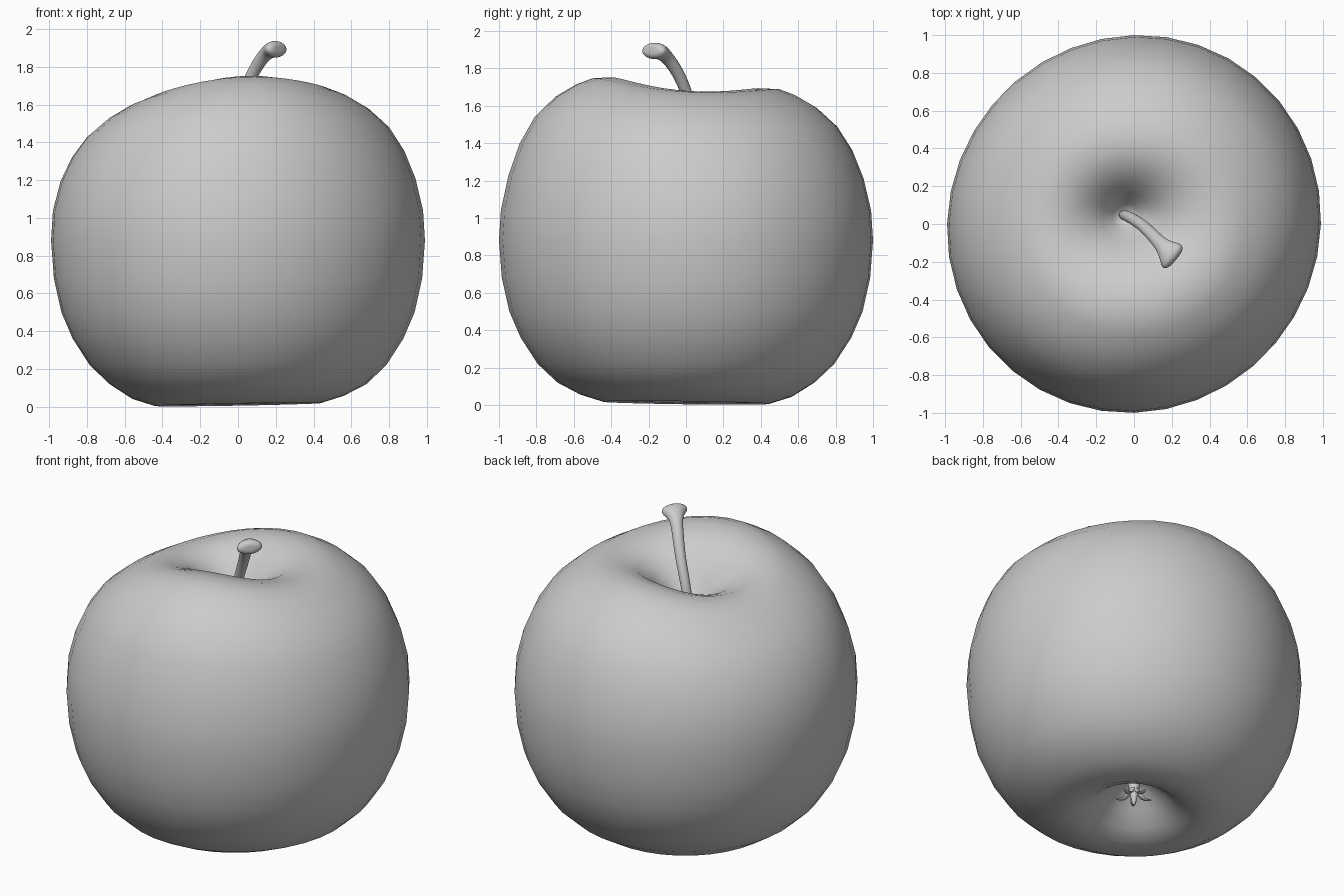
import bpy, bmesh
from math import sin, cos, pi
from mathutils import Vector

if "Cube" in bpy.data.objects:
    bpy.data.objects.remove(bpy.data.objects["Cube"])


def finish(bm, name, subdiv=0):
    bmesh.ops.recalc_face_normals(bm, faces=bm.faces)
    mesh = bpy.data.meshes.new(name)
    bm.to_mesh(mesh)
    bm.free()
    mesh.shade_smooth()
    ob = bpy.data.objects.new(name, mesh)
    bpy.context.collection.objects.link(ob)
    if subdiv:
        mod = ob.modifiers.new("smooth", 'SUBSURF')
        mod.levels = mod.render_levels = subdiv
    return ob


def skin(bm, rings):
    # bridge successive rings and close both ends
    n = len(rings[0])
    for a, b in zip(rings, rings[1:]):
        for i in range(n):
            j = (i + 1) % n
            bm.faces.new((a[i], a[j], b[j], b[i]))
    for ring in (rings[0], rings[-1]):
        c = sum((v.co for v in ring), Vector()) / n
        cv = bm.verts.new(c)
        for i in range(n):
            bm.faces.new((ring[i], ring[(i + 1) % n], cv))


def sweep(bm, path, radii, sides=8):
    # tube along a path; each radius is (sideways, upwards)
    pts = [Vector(p) for p in path]
    rings = []
    for k, p in enumerate(pts):
        t = (pts[min(k + 1, len(pts) - 1)] - pts[max(k - 1, 0)]).normalized()
        flat = pts[-1] - pts[0]
        side = Vector((-flat.y, flat.x, 0))
        side = side.normalized() if side.length > 1e-4 else Vector((1, 0, 0))
        up = t.cross(side).normalized()
        ra, rb = radii[k]
        rings.append([bm.verts.new(p + side * ra * cos(2 * pi * i / sides)
                                   + up * rb * sin(2 * pi * i / sides))
                      for i in range(sides)])
    skin(bm, rings)


def smoothstep(a, b, x):
    t = max(0, min(1, (x - a) / (b - a)))
    return t * t * (3 - 2 * t)


# fruit body: revolved profile with a leaning shoulder and off-centre hollow
profile = [(.02, 1.38), (.07, 1.43), (.13, 1.515), (.2, 1.59), (.29, 1.655),
           (.4, 1.685), (.5, 1.68), (.58, 1.65), (.69, 1.585), (.80, 1.485),
           (.88, 1.36), (.94, 1.21), (.98, 1.04), (.99, .88), (.975, .68),
           (.935, .5), (.875, .36), (.785, .22), (.68, .12), (.56, .05),
           (.44, .012), (.35, .02), (.26, .06), (.18, .13), (.1, .2), (.03, .25)]
SEG = 36
bm = bmesh.new()
rings = []
for k, (r, z) in enumerate(profile):
    ring = []
    lean = smoothstep(1.0, 1.62, z) if r > .3 else smoothstep(0, .3, r) * (z > 1)
    hollow = max(0, 1 - r / .4) if z > 1 else 0
    for i in range(SEG):
        a = 2 * pi * i / SEG
        rr = r * (1 + .014 * sin(2 * a))
        dz = lean * (.03 * cos(a) - .03 * sin(a) - .035 * cos(2 * a))
        if z < .1:
            dz += .008 * cos(a) - .006 * sin(a)
        ring.append(bm.verts.new((rr * cos(a) - .05 * hollow,
                                  rr * sin(a) * 1.01 + .05 * hollow, z + dz)))
    rings.append(ring)
skin(bm, rings)
finish(bm, "fruit_body")

# bent stem with a flared, flattened head
bm = bmesh.new()
sweep(bm,
      [(-.06, .05, 1.36), (-.03, .04, 1.54), (.04, 0, 1.69), (.1, -.06, 1.81),
       (.15, -.115, 1.875), (.18, -.145, 1.89), (.205, -.175, 1.895), (.22, -.19, 1.897)],
      [(.03, .03), (.032, .032), (.034, .034), (.037, .037),
       (.042, .04), (.07, .046), (.094, .052), (.06, .03)])
finish(bm, "stem", 2)

# dried blossom end in the lower hollow: stub and curling sepals
bm = bmesh.new()
sweep(bm, [(0, 0, .28), (0, 0, .2), (0, 0, .13), (0, 0, .07)],
      [(.05, .05), (.04, .04), (.025, .025), (.008, .008)])
for i in range(5):
    a = 2 * pi * i / 5 + .3
    sweep(bm, [(d * cos(a), d * sin(a), z) for d, z in
               ((.01, .2), (.03, .14), (.07, .115), (.11, .125))],
          [(.02, .012), (.025, .01), (.02, .008), (.005, .004)], 6)
finish(bm, "blossom_end", 1)
